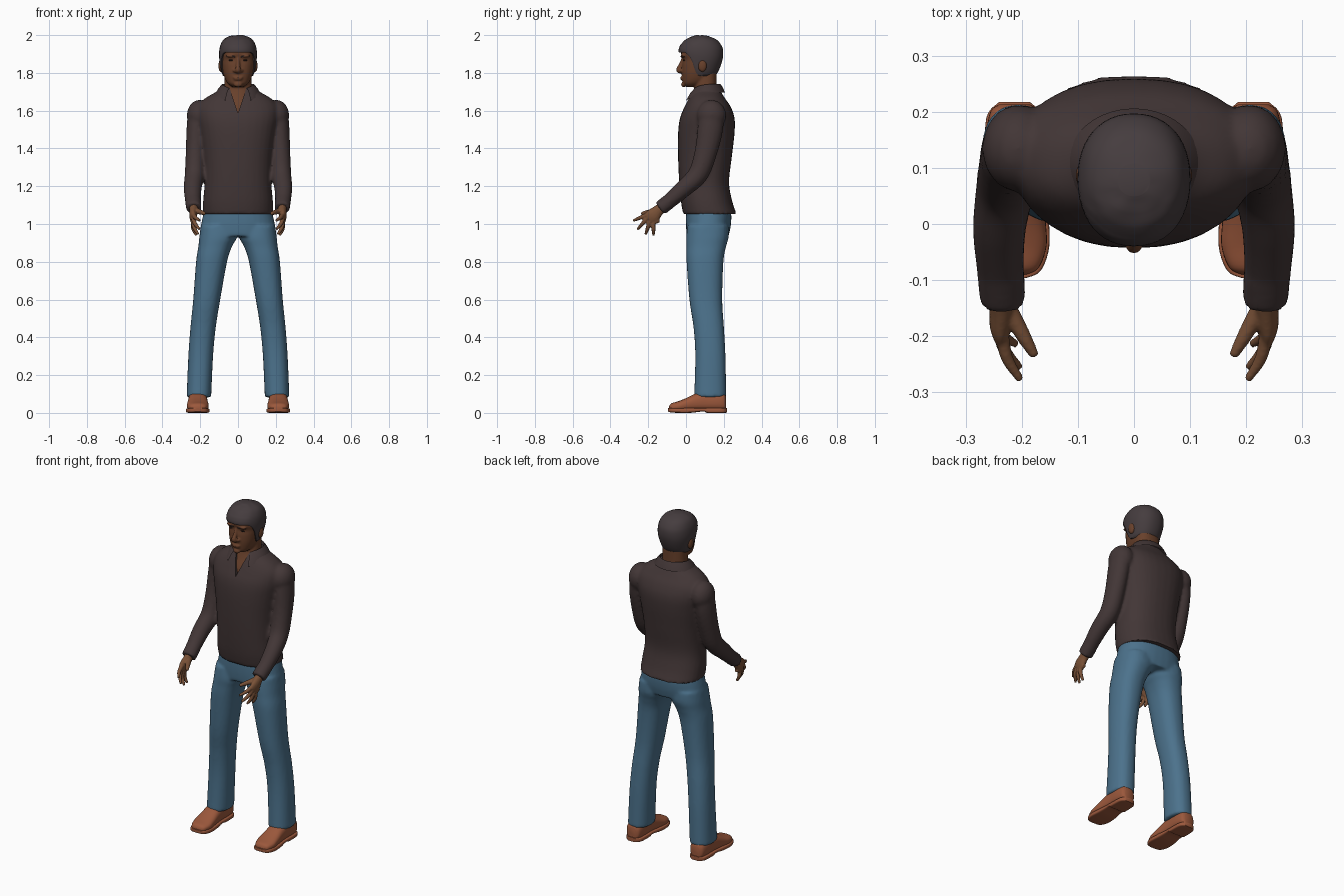
import bpy, bmesh, math
from mathutils import Vector, Matrix, noise

if "Cube" in bpy.data.objects:
    bpy.data.objects.remove(bpy.data.objects["Cube"])


def material(name, rgb):
    m = bpy.data.materials.new(name)
    m.diffuse_color = (*rgb, 1)
    m.use_nodes = True
    m.node_tree.nodes["Principled BSDF"].inputs["Base Color"].default_value = m.diffuse_color
    return m


SHIRT = material("dark brown cloth", (0.055, 0.037, 0.037))
DENIM = material("blue denim", (0.072, 0.168, 0.262))
SKIN = material("brown skin", (0.140, 0.052, 0.024))
HAND = material("hand skin", (0.190, 0.082, 0.038))
HAIR = material("dark hair", (0.060, 0.046, 0.049))
SHOE = material("tan leather", (0.330, 0.098, 0.045))
EYE = material("dark eyes", (0.020, 0.012, 0.010))


def spline(rows, k=5):
    """Catmull-Rom interpolation between rows of numbers."""
    out = []
    for i in range(len(rows) - 1):
        a, b, c, d = rows[max(i - 1, 0)], rows[i], rows[i + 1], rows[min(i + 2, len(rows) - 1)]
        for j in range(k):
            t = j / k
            out.append([0.5 * (2 * q + (r - p) * t + (2 * p - 5 * q + 4 * r - s) * t * t
                        + (3 * q - p - 3 * r + s) * t ** 3) for p, q, r, s in zip(a, b, c, d)])
    return out + [list(rows[-1])]


def unit(ang, p):
    c, s = math.cos(ang), math.sin(ang)
    return math.copysign(abs(c) ** (2 / p), c), math.copysign(abs(s) ** (2 / p), s)


def skin_rings(bm, rings):
    vs = [[bm.verts.new(q) for q in ring] for ring in rings]
    n = len(vs[0])
    for r0, r1 in zip(vs, vs[1:]):
        for i in range(n):
            bm.faces.new((r0[i], r0[(i + 1) % n], r1[(i + 1) % n], r1[i]))
    bm.faces.new(vs[0][::-1])
    bm.faces.new(vs[-1])


def loft(bm, rows, axis='Z', p=2.3, n=32, k=5):
    """rows: (position on axis, x0, x1, other0, other1)"""
    rings = []
    for t, x0, x1, o0, o1 in spline(rows, k):
        ring = []
        for i in range(n):
            u, v = unit(2 * math.pi * i / n, p)
            x, o = (x0 + x1 + u * (x1 - x0)) / 2, (o0 + o1 + v * (o1 - o0)) / 2
            ring.append((x, o, t) if axis == 'Z' else (x, t, o))
        rings.append(ring)
    skin_rings(bm, rings)


def tube(bm, rows, n=16, k=4):
    """rows: (x, y, z, sideways radius, other radius)"""
    rows = spline(rows, k)
    rings = []
    for i, r in enumerate(rows):
        tan = (Vector(rows[min(i + 1, len(rows) - 1)][:3]) - Vector(rows[max(i - 1, 0)][:3])).normalized()
        side = Vector((1, 0, 0))
        side = (side - tan * side.dot(tan)).normalized()
        up = tan.cross(side)
        rings.append([Vector(r[:3]) + side * r[3] * math.cos(a) + up * r[4] * math.sin(a)
                      for a in (2 * math.pi * j / n for j in range(n))])
    skin_rings(bm, rings)


def ball(bm, loc, rad):
    bmesh.ops.create_uvsphere(bm, u_segments=20, v_segments=12, radius=1,
                              matrix=Matrix.Translation(loc) @ Matrix.Diagonal((*rad, 1)))


def finish(name, bm, mat, voxel=0, smooth=0, cutter=None):
    bmesh.ops.recalc_face_normals(bm, faces=bm.faces)
    me = bpy.data.meshes.new(name)
    bm.to_mesh(me)
    bm.free()
    ob = bpy.data.objects.new(name, me)
    bpy.context.collection.objects.link(ob)
    if voxel:
        m = ob.modifiers.new("merge", 'REMESH')
        m.mode, m.voxel_size = 'VOXEL', voxel
    if smooth:
        m = ob.modifiers.new("soften", 'SMOOTH')
        m.factor, m.iterations = 0.5, smooth
    if cutter:
        m = ob.modifiers.new("cut", 'BOOLEAN')
        m.operation, m.object, m.solver = 'DIFFERENCE', cutter, 'EXACT'
    if ob.modifiers:
        ev = ob.evaluated_get(bpy.context.evaluated_depsgraph_get())
        me = bpy.data.meshes.new_from_object(ev)
        ob.modifiers.clear()
        ob.data = me
    me.materials.clear()
    me.materials.append(mat)
    me.polygons.foreach_set("material_index", [0] * len(me.polygons))
    me.polygons.foreach_set("use_smooth", [True] * len(me.polygons))
    me.set_sharp_from_angle(angle=math.radians(50))
    return ob


def sym(z, yf, yb, hx):
    return (z, -hx, hx, yf, yb)


# Shirt: torso, shoulders and bent sleeves merged, with an open neck
bm = bmesh.new()
bmesh.ops.create_cone(bm, cap_ends=True, segments=3, radius1=1, radius2=1, depth=1)
for v, (x, z) in zip(sorted(bm.verts, key=lambda v: (round(v.co.z, 2), math.atan2(v.co.y, v.co.x))),
                     [(-0.058, 1.76), (0.0, 1.585), (0.058, 1.76)] * 2):
    v.co = (x, -0.2 if v.co.z < 0 else 0.06, z)
neck_cut = finish("neck_opening_cutter", bm, SHIRT)
neck_cut.hide_render = True

bm = bmesh.new()
loft(bm, [sym(1.052, -.015, .268, .186), sym(1.12, -.027, .245, .185), sym(1.22, -.036, .228, .177),
          sym(1.35, -.042, .242, .182), sym(1.48, -.042, .257, .20), sym(1.56, -.032, .257, .215),
          sym(1.62, -.008, .237, .213), sym(1.665, .014, .207, .175), sym(1.70, .034, .185, .115),
          sym(1.725, .05, .172, .085)])
for s in (-1, 1):
    ball(bm, (s * .205, .135, 1.575), (.066, .078, .082))
    tube(bm, [(s * .21, .135, 1.60, .055, .066), (s * .22, .128, 1.5, .053, .068), (s * .225, .105, 1.38, .052, .06),
              (s * .23, .065, 1.265, .052, .054), (s * .24, -.01, 1.19, .048, .047),
              (s * .238, -.085, 1.123, .042, .04), (s * .234, -.137, 1.083, .038, .037)])
    tube(bm, [(s * .237, -.09, 1.119, .043, .041), (s * .234, -.138, 1.082, .042, .04)])
finish("shirt", bm, SHIRT, .009, 5, neck_cut)
bpy.data.objects.remove(neck_cut)

# Collar: folded band, open at the front, ending in two points
bm = bmesh.new()
rows = []
for i in range(33):
    a = math.radians(-146 + 292 * i / 32)
    f = (abs(a) / math.radians(146)) ** 4
    sx, cy = math.sin(a), math.cos(a)
    rows.append([bm.verts.new(q) for q in (
        (.080 * sx, .108 + .068 * cy, 1.712 - .01 * f),
        (.086 * sx, .108 + .074 * cy, 1.742 - .022 * f),
        (.104 * sx, .107 + .088 * cy - .012 * f, 1.722 - .03 * f),
        (.120 * sx, .106 + .100 * cy - .024 * f, 1.697 - .045 * f))])
for r0, r1 in zip(rows, rows[1:]):
    for j in range(3):
        bm.faces.new((r0[j], r1[j], r1[j + 1], r0[j + 1]))
bmesh.ops.solidify(bm, geom=bm.faces[:], thickness=.006)
finish("collar", bm, SHIRT)

# Trousers: hips and two legs merged
bm = bmesh.new()
loft(bm, [sym(1.10, .005, .23, .17), sym(1.05, .0, .24, .184), sym(.99, .0, .237, .196), sym(.935, .004, .225, .2)])
for s in (-1, 1):
    loft(bm, [(z, s * x0, s * x1, yf, yb) for z, yf, yb, x0, x1 in (
        (.99, .008, .225, .012, .197), (.93, .001, .226, .006, .205), (.88, .002, .212, .032, .21),
        (.8, .003, .198, .058, .222), (.6, .018, .192, .094, .237), (.45, .04, .201, .118, .252),
        (.3, .049, .209, .132, .263), (.082, .043, .213, .142, .272))])
finish("trousers", bm, DENIM, .009, 5)

# Shoes: leather upper, and sole with raised arch
for s, side in ((-1, "right"), (1, "left")):
    bm = bmesh.new()
    loft(bm, [(y, s * (.213 - w), s * (.213 + w), .008, h) for y, w, h in (
        (-.09, .022, .035), (-.078, .043, .05), (-.04, .057, .062), (.0, .056, .078), (.05, .052, .102),
        (.1, .05, .118), (.16, .05, .116), (.2, .043, .105), (.213, .028, .085))], 'Y', 2.5)
    finish(side + "_shoe", bm, SHOE)
    bm = bmesh.new()
    loft(bm, [(y, s * (.213 - w), s * (.213 + w), b, .026) for y, w, b in (
        (-.096, .022, .008), (-.083, .047, .003), (-.04, .062, 0), (.02, .06, 0), (.075, .053, .006),
        (.1, .053, .006), (.115, .053, 0), (.19, .05, 0), (.217, .028, .001))], 'Y', 5)
    finish(side + "_sole", bm, SHOE)

# Hands: palm, four spread fingers and thumb merged
for s, side in ((-1, "right"), (1, "left")):
    bm = bmesh.new()
    tube(bm, [(s * .235, -.11, 1.10, .026, .026), (s * .235, -.145, 1.073, .023, .030),
              (s * .238, -.175, 1.043, .020, .040), (s * .236, -.195, 1.024, .015, .038)])
    for kx, ky, kz, tx, ty, tz in ((.234, -.203, 1.05, .202, -.278, 1.018), (.237, -.203, 1.032, .203, -.256, .972),
                                   (.238, -.19, 1.015, .210, -.214, .945), (.238, -.172, 1.005, .220, -.172, .940)):
        tube(bm, [(s * .236, ky + .03, kz + .015, .012, .012), (s * kx, ky, kz, .012, .012),
                  (s * (kx * .55 + tx * .45 + .006), ky * .5 + ty * .5, kz * .5 + tz * .5, .011, .011),
                  (s * tx, ty, tz, .007, .007)], 12)
    tube(bm, [(s * .228, -.145, 1.075, .017, .015), (s * .208, -.18, 1.066, .015, .014),
              (s * .19, -.212, 1.06, .012, .012), (s * .176, -.236, 1.055, .008, .008)], 12)
    finish(side + "_hand", bm, HAND, .004, 4)

# Head: skull, neck, chest, nose, lips, brow and ears merged
head_rows = [sym(1.726, .0, .07, .03), sym(1.742, -.015, .10, .052), sym(1.765, -.019, .13, .067),
             sym(1.80, -.022, .155, .079), sym(1.84, -.021, .172, .086), sym(1.87, -.017, .18, .09),
             sym(1.90, -.026, .183, .092), sym(1.935, -.02, .178, .087), sym(1.965, .005, .155, .072),
             sym(1.98, .03, .128, .05), sym(1.988, .053, .103, .025)]
bm = bmesh.new()
loft(bm, head_rows)
loft(bm, [sym(1.56, .0, .14, .07), sym(1.62, .004, .15, .085), sym(1.68, .03, .165, .08),
          sym(1.73, .045, .163, .072), sym(1.82, .05, .163, .07)])
tube(bm, [(0, -.012, 1.875, .009, .012), (0, -.028, 1.84, .011, .012), (0, -.04, 1.815, .015, .013),
          (0, -.026, 1.803, .016, .008)])
ball(bm, (0, -.021, 1.776), (.027, .010, .005))
ball(bm, (0, -.020, 1.767), (.024, .010, .006))
ball(bm, (0, -.014, 1.738), (.022, .012, .014))
for s in (-1, 1):
    ball(bm, (s * .018, -.024, 1.812), (.009, .011, .009))
    ball(bm, (s * .091, .087, 1.838), (.013, .023, .034))
    ball(bm, (s * .036, -.016, 1.89), (.028, .012, .008))
finish("head", bm, SKIN, .005, 4)

# Eyes and eyebrows
for s, side in ((-1, "right"), (1, "left")):
    bm = bmesh.new()
    ball(bm, (s * .036, -.009, 1.867), (.014, .006, .005))
    finish(side + "_eye", bm, EYE)
    bm = bmesh.new()
    tube(bm, [(s * .016, -.025, 1.885, .003, .004), (s * .038, -.022, 1.891, .003, .004),
              (s * .06, -.009, 1.886, .002, .003)], 8)
    finish(side + "_eyebrow", bm, HAIR)

# Hair: cap following the skull, hairline high in front and low at the nape
profile = spline(head_rows, 10)


def hair_point(ang, z, grow):
    t, x0, x1, y0, y1 = min(profile, key=lambda r: abs(r[0] - z))
    u, v = unit(ang, 2.2)
    zz = z if z < 1.88 else 1.88 + (z - 1.88) * 1.10
    q = Vector((x1 * 1.1 * grow * u, (y0 + y1) / 2 + (y1 - y0) / 2 * 1.14 * grow * v, zz))
    return q * (1 + .0012 * noise.noise(q * 30)) if grow > 1 - 1e-6 else q


bm = bmesh.new()
rings = []
for j in range(-1, 23):
    ring = []
    for i in range(48):
        ang = 2 * math.pi * i / 48
        f = min(max((-math.sin(ang) + .05) / .75, 0), 1)
        low = 1.782 + .123 * f * f * (3 - 2 * f)
        t = max(j, 0) / 22
        ring.append(hair_point(ang, low + (1.988 - low) * math.sin(t * math.pi / 2), .84 if j < 0 else 1))
    rings.append(ring)
skin_rings(bm, rings)
finish("hair", bm, HAIR, 0, 3)
